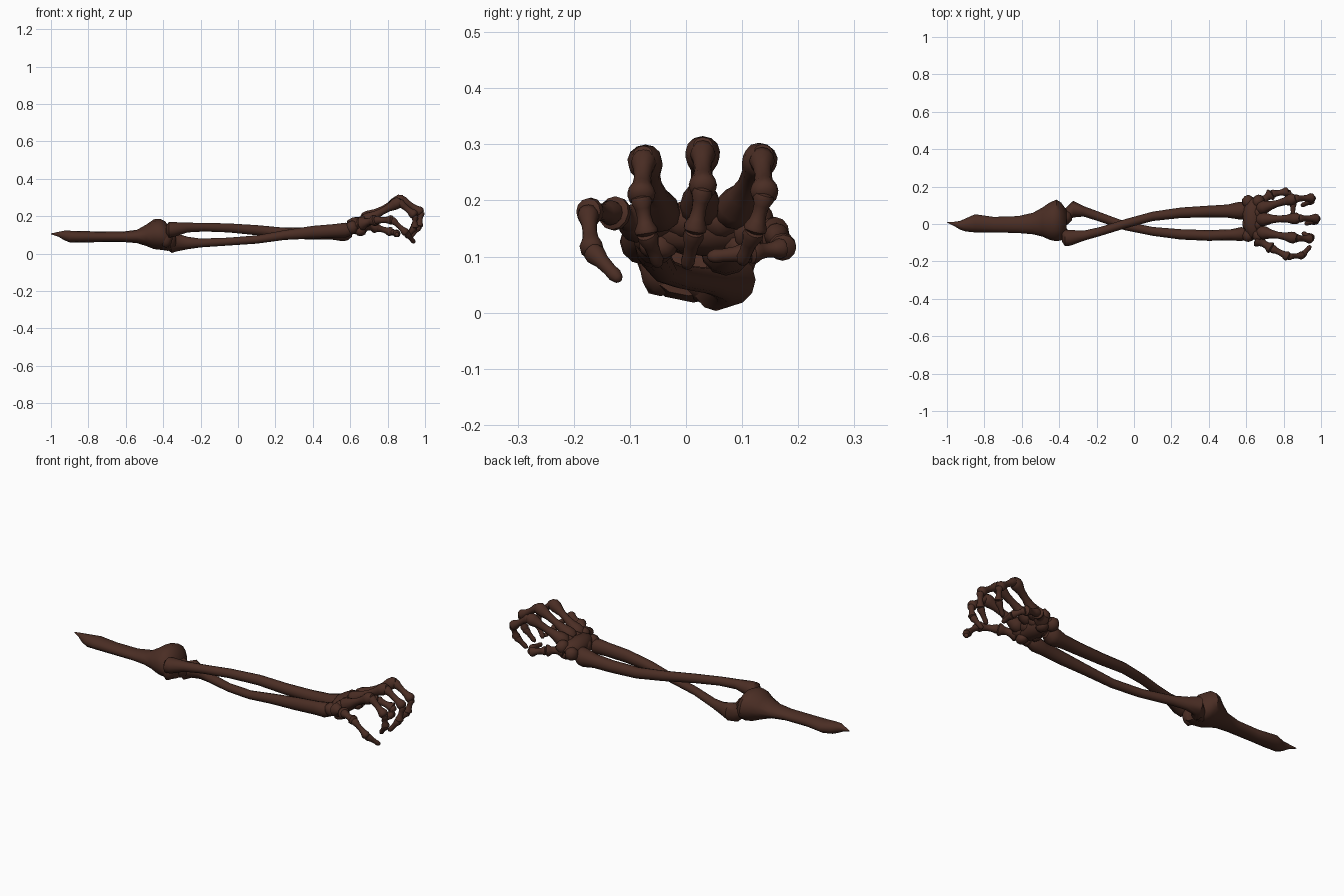
import bpy
import bmesh
import math
import random
from mathutils import Vector, Matrix

random.seed(4)
SIDES = 12
parts = []

if "Cube" in bpy.data.objects:
    bpy.data.objects.remove(bpy.data.objects["Cube"], do_unlink=True)

bone_brown = bpy.data.materials.new("dark bone brown")
bone_brown.use_nodes = True
colour = (0.069, 0.0265, 0.0175, 1)
bone_brown.diffuse_color = colour
shader = bone_brown.node_tree.nodes["Principled BSDF"]
shader.inputs["Base Color"].default_value = colour
shader.inputs["Roughness"].default_value = 0.8


def finish(name, bm):
    bmesh.ops.recalc_face_normals(bm, faces=bm.faces)
    mesh = bpy.data.meshes.new(name)
    bm.to_mesh(mesh)
    bm.free()
    mesh.materials.append(bone_brown)
    obj = bpy.data.objects.new(name, mesh)
    bpy.context.collection.objects.link(obj)
    parts.append(obj)


def loft(name, rings):
    """Skin a list of point rings and close both ends."""
    bm = bmesh.new()
    rows = [[bm.verts.new(p) for p in ring] for ring in rings]
    for a, b in zip(rows, rows[1:]):
        for i in range(SIDES):
            j = (i + 1) % SIDES
            bm.faces.new((a[i], a[j], b[j], b[i]))
    bm.faces.new(rows[0][::-1])
    bm.faces.new(rows[-1])
    finish(name, bm)


def circle():
    angles = [math.tau * i / SIDES for i in range(SIDES)]
    return [(math.cos(a), math.sin(a)) for a in angles]


def long_bone(name, sections):
    """Each section is x, lowest y, highest y, lowest z, highest z."""
    loft(name, [[Vector((x, (y0 + y1) / 2 + (y1 - y0) / 2 * c,
                         (z0 + z1) / 2 + (z1 - z0) / 2 * s)) for c, s in circle()]
                for x, y0, y1, z0, z1 in sections])


# Waisted profiles for hand bones: position along, relative radius
FINGER = ((-.05, .5), (0, .85), (.12, .95), (.3, .7), (.5, .64),
          (.7, .74), (.88, 1.05), (.98, 1.0), (1.06, .55))
PALM = ((-.08, .8), (0, 1.25), (.12, 1.2), (.3, .8), (.5, .62),
        (.7, .7), (.88, 1.05), (.98, 1.05), (1.07, .6))
TIP = ((-.05, .5), (0, .95), (.15, 1.05), (.4, .75), (.7, .65),
       (.9, .7), (1.04, .5), (1.1, .2))


def hand_bone(name, profile, start, end, radius):
    start, end = Vector(start), Vector(end)
    axis = end - start
    turn = axis.to_track_quat('Z', 'Y')
    loft(name, [[start + axis * t + turn @ Vector((c, s, 0)) * r * radius
                 for c, s in circle()] for t, r in profile])


def lump(name, centre, size):
    """Irregular rounded bone mass."""
    bm = bmesh.new()
    bmesh.ops.create_icosphere(bm, subdivisions=2, radius=1)
    for v in bm.verts:
        v.co *= random.uniform(.93, 1.07)
    bmesh.ops.transform(bm, matrix=Matrix.Translation(centre) @ Matrix.Diagonal((*size, 1)),
                        verts=bm.verts)
    finish(name, bm)


# Upper arm with a snapped end and a flared elbow
long_bone("upper_arm_bone", [
    (-1, .008, .012, .103, .107), (-.96, -.012, .012, .09, .116),
    (-.93, -.03, .016, .072, .122), (-.9, -.04, .03, .06, .122),
    (-.85, -.045, .052, .058, .121), (-.75, -.045, .038, .061, .118),
    (-.62, -.048, .042, .062, .117), (-.54, -.055, .06, .056, .127),
    (-.49, -.067, .088, .04, .155), (-.45, -.085, .115, .024, .183),
    (-.415, -.092, .13, .02, .186), (-.39, -.088, .115, .018, .172),
    (-.36, -.065, .075, .03, .135)])
lump("elbow_inner_condyle", (-.375, .035, .07), (.045, .045, .058))
lump("elbow_outer_condyle", (-.385, -.045, .08), (.035, .04, .05))

# Forearm bones, crossing over each other
long_bone("lower_forearm_bone", [
    (-.385, .03, .07, .03, .08), (-.355, .012, .095, .003, .1),
    (-.325, .035, .124, .012, .106), (-.27, .04, .096, .023, .09),
    (-.2, .018, .07, .033, .08), (-.05, -.033, .014, .043, .085),
    (.1, -.063, -.016, .053, .097), (.25, -.083, -.028, .073, .125),
    (.4, -.09, -.033, .08, .148), (.52, -.087, -.028, .085, .158),
    (.575, -.092, -.016, .085, .165), (.61, -.078, -.03, .1, .15)])
long_bone("upper_forearm_bone", [
    (-.385, -.095, -.045, .11, .15), (-.37, -.118, -.03, .085, .168),
    (-.34, -.116, -.032, .09, .168), (-.27, -.09, -.036, .113, .165),
    (-.18, -.064, -.016, .118, .164), (-.05, -.024, .025, .113, .161),
    (.1, .016, .066, .098, .152), (.25, .032, .088, .08, .138),
    (.4, .036, .098, .075, .138), (.5, .034, .104, .075, .145),
    (.56, .025, .118, .066, .16), (.585, .025, .118, .07, .165),
    (.61, .045, .1, .09, .15)])

# Wrist: two rows of close-packed small bones around a core
lump("wrist_core", (.635, .03, .15), (.055, .115, .05))
for row, (x, z, count) in enumerate(((.61, .14, 4), (.665, .165, 4))):
    for i in range(count):
        y = -.06 + .18 * i / (count - 1)
        lump(f"wrist_bone_{row + 1}_{i + 1}", (x, y, z), (.033, .037, .036))
lump("palm_knob_front", (.655, -.05, .118), (.03, .035, .025))
lump("palm_knob_back", (.655, .1, .118), (.03, .035, .025))

# Digits: joint positions from palm to tip
DIGITS = {
    "thumb": ((.66, -.085, .16), (.735, -.13, .178), (.825, -.175, .18),
              (.9, -.168, .11), (.94, -.122, .062)),
    "first_finger": ((.68, -.045, .175), (.86, -.075, .275), (.945, -.08, .205),
                     (.945, -.07, .14), (.905, -.05, .088)),
    "middle_finger": ((.68, .025, .185), (.875, .03, .29), (.98, .03, .22),
                      (.968, .015, .145), (.92, .002, .085)),
    "third_finger": ((.68, .085, .18), (.855, .135, .278), (.955, .14, .21),
                     (.945, .122, .145), (.9, .1, .092)),
    "little_finger": ((.67, .115, .145), (.735, .16, .14), (.82, .173, .115),
                      (.85, .115, .107), (.85, .045, .1)),
}
SHAPES = ((PALM, .029), (FINGER, .024), (FINGER, .02), (TIP, .018))
for digit, joints in DIGITS.items():
    for i, (profile, radius) in enumerate(SHAPES):
        hand_bone(f"{digit}_bone_{i + 1}", profile, joints[i], joints[i + 1], radius)

# Soft shading with crisp ridges
bpy.ops.object.select_all(action='DESELECT')
for obj in parts:
    obj.select_set(True)
bpy.context.view_layer.objects.active = parts[0]
bpy.ops.object.shade_smooth_by_angle(angle=math.radians(45))
